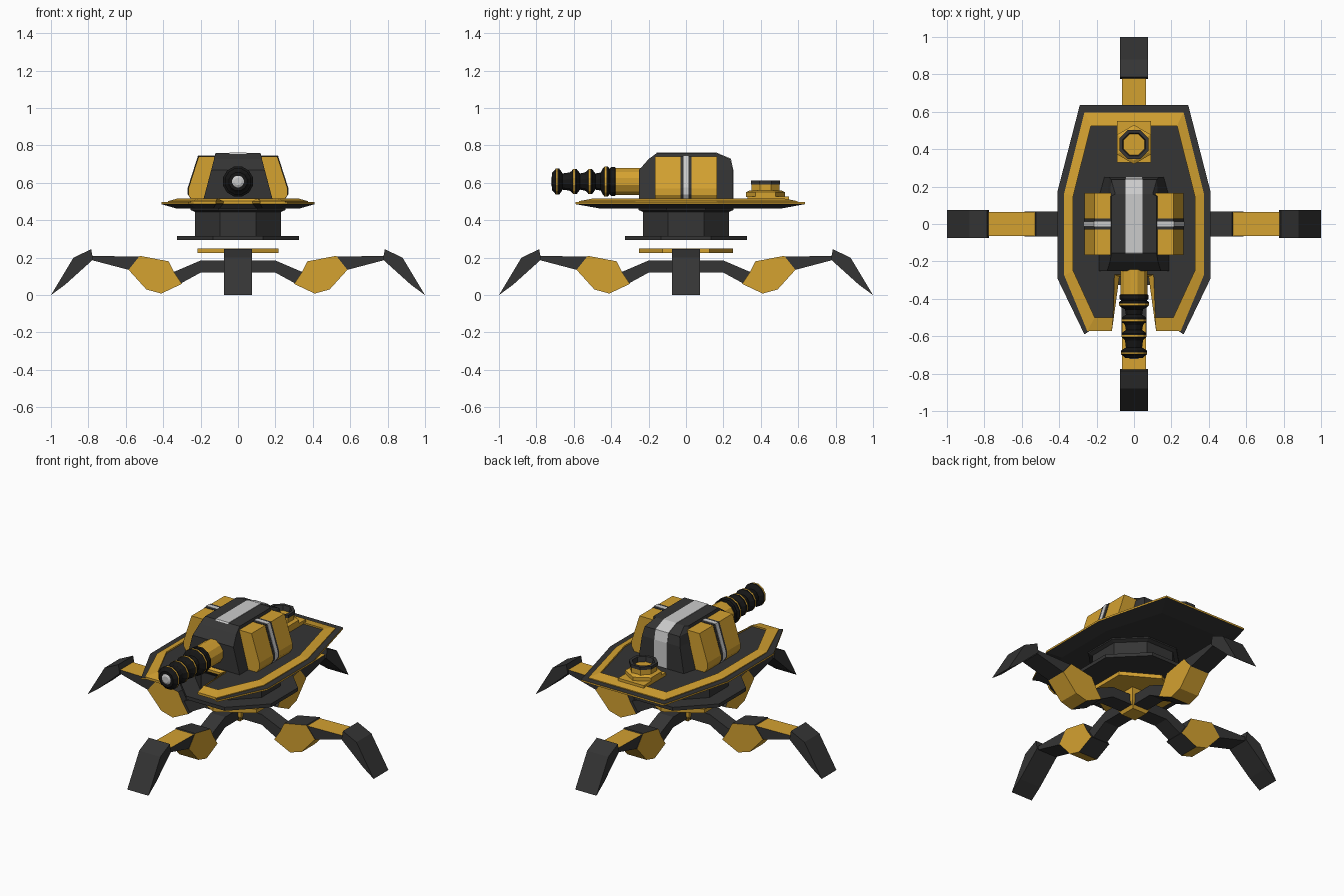
import bpy, bmesh
from math import sin, cos, pi
from mathutils import Matrix

if "Cube" in bpy.data.objects:
    bpy.data.objects.remove(bpy.data.objects["Cube"])


def material(name, rgb):
    m = bpy.data.materials.new(name)
    m.diffuse_color = (*rgb, 1)
    m.use_nodes = True
    m.node_tree.nodes["Principled BSDF"].inputs["Base Color"].default_value = m.diffuse_color
    return m


MATS = [material("dark", (0.035, 0.035, 0.035)),
        material("yellow", (0.66, 0.36, 0.03)),
        material("silver", (0.55, 0.55, 0.55)),
        material("black", (0.008, 0.008, 0.008))]
D, Y, S, K = range(4)


def loft(name, rings, bands, caps=(D, D), turn=0, sides=None):
    """Skin a stack of equal-length rings; one colour per band, cap and optional side strip."""
    bm = bmesh.new()
    vs = [[bm.verts.new(p) for p in r] for r in rings]
    n = len(vs[0])
    for k in range(len(vs) - 1):
        for i in range(n):
            j = (i + 1) % n
            f = bm.faces.new((vs[k][i], vs[k][j], vs[k + 1][j], vs[k + 1][i]))
            f.material_index = sides[i] if sides else bands[k]
    for r, c in ((vs[0][::-1], caps[0]), (vs[-1], caps[1])):
        bm.faces.new(r).material_index = c
    bmesh.ops.recalc_face_normals(bm, faces=bm.faces)
    bm.transform(Matrix.Rotation(turn, 4, 'Z'))
    me = bpy.data.meshes.new(name)
    bm.to_mesh(me)
    bm.free()
    for m in MATS:
        me.materials.append(m)
    ob = bpy.data.objects.new(name, me)
    bpy.context.collection.objects.link(ob)
    return ob


def ngon(n, r, z, cy=0, phase=0.0):
    return [(r * cos(2 * pi * (i + phase) / n), cy + r * sin(2 * pi * (i + phase) / n), z)
            for i in range(n)]


def rect(x0, x1, y0, y1, z):
    return [(x0, y0, z), (x1, y0, z), (x1, y1, z), (x0, y1, z)]


def mirrored(half, z):
    return [(x, y, z) for x, y in half] + [(-x, y, z) for x, y in half[::-1]]


def slab(name, prof, w, turn, cap, sides):
    """Extrude a side profile (radius, z) across the width of a leg, edges slightly tapered."""
    loft(name, [[(r, s * w, z) for r, z in prof] for s in (-1, 1)], [D], (cap, cap), turn, sides)


# four legs: arm, knee, shin and foot
ARM = [(0.03, 0.12), (0.20, 0.12), (0.31, 0.06), (0.36, 0.06), (0.38, 0.12), (0.34, 0.125),
       (0.20, 0.185), (0.03, 0.185)]
KNEE = [(0.30, 0.06), (0.41, 0.008), (0.49, 0.03), (0.585, 0.135), (0.525, 0.21),
        (0.37, 0.18), (0.34, 0.12)]
SHIN = [(0.52, 0.14), (0.585, 0.135), (0.79, 0.185), (0.79, 0.215), (0.53, 0.208)]
FOOT = [(0.775, 0.19), (0.925, 0.055), (1.0, 0.0), (0.88, 0.2), (0.785, 0.245)]
SHIN = [(0.52, 0.15), (0.585, 0.135), (0.775, 0.185), (0.79, 0.21), (0.525, 0.21 - 0.05 + 0.045)]
for i, side in enumerate(("right", "back", "left", "front")):
    t = i * pi / 2
    slab(side + "_leg_arm", ARM, 0.05, t, D, [D] * 8)
    slab(side + "_leg_knee", KNEE, 0.067, t, Y, [D, Y, Y, D, D, D, D])
    slab(side + "_leg_shin", SHIN, 0.064, t, D, [D, D, D, Y, D])
    slab(side + "_leg_foot", FOOT, 0.074, t, D, [D] * 5)

# hub between the legs, with its hexagonal plate
loft("leg_hub", [ngon(4, 0.07, 0.10, 0, 0.5), ngon(4, 0.10, 0.14, 0, 0.5),
                 ngon(4, 0.10, 0.23, 0, 0.5)], [Y, Y], (Y, Y))
loft("hub_plate", [ngon(6, 0.25, 0.225, 0, 0.5), ngon(6, 0.25, 0.25, 0, 0.5)], [Y], (Y, Y))

# rotating column under the deck
loft("column_flange", [ngon(8, 0.352, 0.295, 0, 0.5), ngon(8, 0.352, 0.317, 0, 0.5)], [D])
loft("column", [ngon(8, r, z, 0, 0.5) for r, z in
                ((0.25, 0.315), (0.25, 0.445), (0.275, 0.455), (0.275, 0.47))], [D] * 3)

# deck hull with raised yellow border and recessed dark panel
HULL = [(0.29, 0.635), (0.41, 0.17), (0.41, -0.29), (0.265, -0.59), (0.235, -0.57),
        (0.12, -0.57), (0.08, -0.28)]
KEEL = [(0.22, 0.51), (0.33, 0.15), (0.33, -0.25), (0.22, -0.46), (0.20, -0.46),
        (0.13, -0.46), (0.10, -0.26)]
loft("deck_hull", [mirrored(KEEL, 0.463), mirrored(HULL, 0.486), mirrored(HULL, 0.497)], [D, Y])
OUTER = [(0.265, 0.597), (0.373, 0.165), (0.373, -0.275), (0.25, -0.572), (0.118, -0.572),
         (0.078, -0.282)]
INNER = [(0.23, 0.525), (0.325, 0.15), (0.325, -0.25), (0.21, -0.50), (0.112, -0.50),
         (0.105, -0.27)]
loft("deck_border", [mirrored(OUTER, 0.49), mirrored(OUTER, 0.502), mirrored(INNER, 0.516),
                     mirrored(INNER, 0.507)], [Y] * 3)

# rear hatch
loft("hatch_base", [rect(-0.09, 0.09, 0.33, 0.55, z) for z in (0.5, 0.528)], [Y], (Y, Y))
loft("hatch_collar", [ngon(6, 0.105, 0.525, 0.425, 0.5), ngon(6, 0.105, 0.55, 0.425, 0.5),
                      ngon(6, 0.085, 0.56, 0.425, 0.5)], [Y, Y], (Y, Y))
loft("hatch_rim", [ngon(8, r, z, 0.425, 0.5) for r, z in
                   ((0.08, 0.555), (0.08, 0.59), (0.085, 0.592), (0.085, 0.612),
                    (0.066, 0.612), (0.06, 0.58))], [Y, D, D, D, D], (Y, Y))

# turret core: (half width, y front, y back, z) levels
CORE = [(0.188, 0.16, -0.25, 0.25, 0.50), (0.143, 0.133, -0.25, 0.25, 0.67),
        (0.128, 0.122, -0.20, 0.237, 0.727), (0.12, 0.10, -0.155, 0.16, 0.76)]
loft("turret_core", [[(-f, y0, z), (f, y0, z), (f, 0.15, z), (b, y1, z), (-b, y1, z),
                      (-f, 0.15, z)] for f, b, y0, y1, z in CORE], [D] * 3)

# silver stripe running over the turret
STRIPE = [(-0.215, 0.69), (-0.155, 0.763), (0.16, 0.763), (0.24, 0.73), (0.253, 0.67),
          (0.253, 0.51), (0.20, 0.51), (0.10, 0.69)]
loft("turret_stripe", [[(x, y, z) for y, z in STRIPE] for x in (-0.045, 0.045)], [S], (S, S))

# side pods, each wrapped by a dark band and silver band
POD = [(0.10, 0.505), (0.245, 0.505), (0.265, 0.535), (0.265, 0.57), (0.21, 0.742), (0.10, 0.742)]
for sgn, side in ((1, "right"), (-1, "left")):
    for part, hy, grow, c in (("pod", 0.165, 0, Y), ("pod_band", 0.03, 0.002, D),
                              ("pod_band_line", 0.013, 0.004, S)):
        loft(f"{side}_{part}", [[(sgn * (x + grow), y, z + grow) for x, z in POD]
                                for y in (-hy, hy)], [c], (c, c))

# barrel: sleeve, then ribs with yellow lines, then the silver tip


def barrel(name, prof, bands, cap):
    loft(name, [[(x, y, 0.607 + z) for x, z, _ in ngon(12, r, 0, 0, 0.5)] for y, r in prof],
         bands, (cap, cap))


barrel("barrel_sleeve", [(-0.22, 0.074), (-0.39, 0.074)], [Y], Y)
prof, bands = [(-0.38, 0.055)], []
for y, r in ((-0.43, 0.083), (-0.515, 0.07), (-0.597, 0.07), (-0.69, 0.072)):
    prof += [(y + 0.03, 0.045), (y + 0.021, r - 0.012), (y + 0.012, r), (y + 0.004, r),
             (y - 0.006, r), (y - 0.015, r - 0.012), (y - 0.026, 0.05)]
    bands += [K, K, K, K, Y, K, K]
barrel("barrel_ribs", prof, bands, K)
barrel("barrel_collar", [(-0.375, 0.07), (-0.38, 0.08), (-0.4, 0.08), (-0.41, 0.07)], [K] * 3, K)
barrel("barrel_tip", [(-0.70, 0.042), (-0.714, 0.036), (-0.722, 0.02)], [S, S], S)
